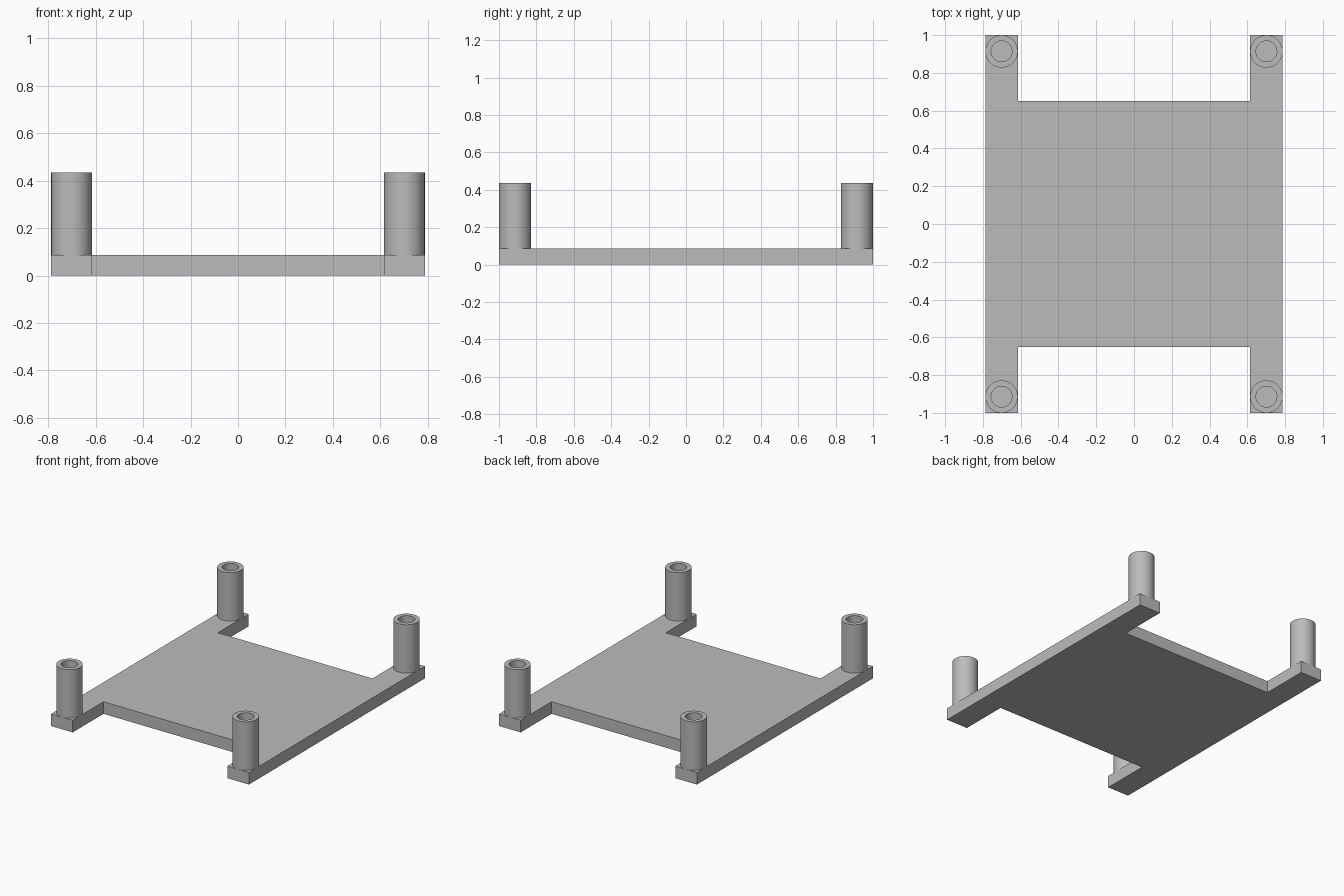
import bpy, bmesh, math

if "Cube" in bpy.data.objects:
    bpy.data.objects.remove(bpy.data.objects["Cube"])

grey = bpy.data.materials.new("plain grey")
grey.diffuse_color = (0.5, 0.5, 0.5, 1)
grey.use_nodes = True
grey.node_tree.nodes["Principled BSDF"].inputs["Base Color"].default_value = grey.diffuse_color

X, Y, T = 0.787, 1.0, 0.087      # plate half sizes and thickness
NX, NY = 0.615, 0.65             # notch corner
TOP, R_OUT, R_IN = 0.435, 0.086, 0.055


def finish(name, bm):
    bmesh.ops.recalc_face_normals(bm, faces=bm.faces)
    mesh = bpy.data.meshes.new(name)
    bm.to_mesh(mesh)
    bm.free()
    mesh.materials.append(grey)
    obj = bpy.data.objects.new(name, mesh)
    bpy.context.collection.objects.link(obj)
    return obj


# H-shaped base plate, extruded from its outline
outline = [(-X, -Y), (-NX, -Y), (-NX, -NY), (NX, -NY), (NX, -Y), (X, -Y),
           (X, Y), (NX, Y), (NX, NY), (-NX, NY), (-NX, Y), (-X, Y)]
bm = bmesh.new()
face = bm.faces.new([bm.verts.new((x, y, 0)) for x, y in outline])
ext = bmesh.ops.extrude_face_region(bm, geom=[face], use_keep_orig=True)
bmesh.ops.translate(bm, vec=(0, 0, T),
                    verts=[v for v in ext["geom"] if isinstance(v, bmesh.types.BMVert)])
finish("base_plate", bm)


# Hollow standoff: a profile of outer wall, rim and bore swept round
def standoff(name, x, y, n=64):
    profile = [(R_OUT, T), (R_OUT, TOP), (R_IN, TOP), (R_IN, T + 0.001)]
    bm = bmesh.new()
    rings = [[bm.verts.new((r * math.cos(2 * math.pi * i / n),
                            r * math.sin(2 * math.pi * i / n), z))
              for i in range(n)] for r, z in profile]
    for a, b in zip(rings, rings[1:]):
        for i in range(n):
            j = (i + 1) % n
            bm.faces.new((a[i], a[j], b[j], b[i]))
    bm.faces.new(rings[-1])
    bm.faces.new(rings[0])
    obj = finish(name, bm)
    obj.location = (x, y, 0)
    bpy.ops.object.select_all(action='DESELECT')
    obj.select_set(True)
    bpy.context.view_layer.objects.active = obj
    bpy.ops.object.shade_smooth_by_angle(angle=math.radians(30))


for side, sx in (("left", -1), ("right", 1)):
    for end, sy in (("front", -1), ("back", 1)):
        standoff(f"{end}_{side}_standoff", sx * 0.701, sy * 0.914)
